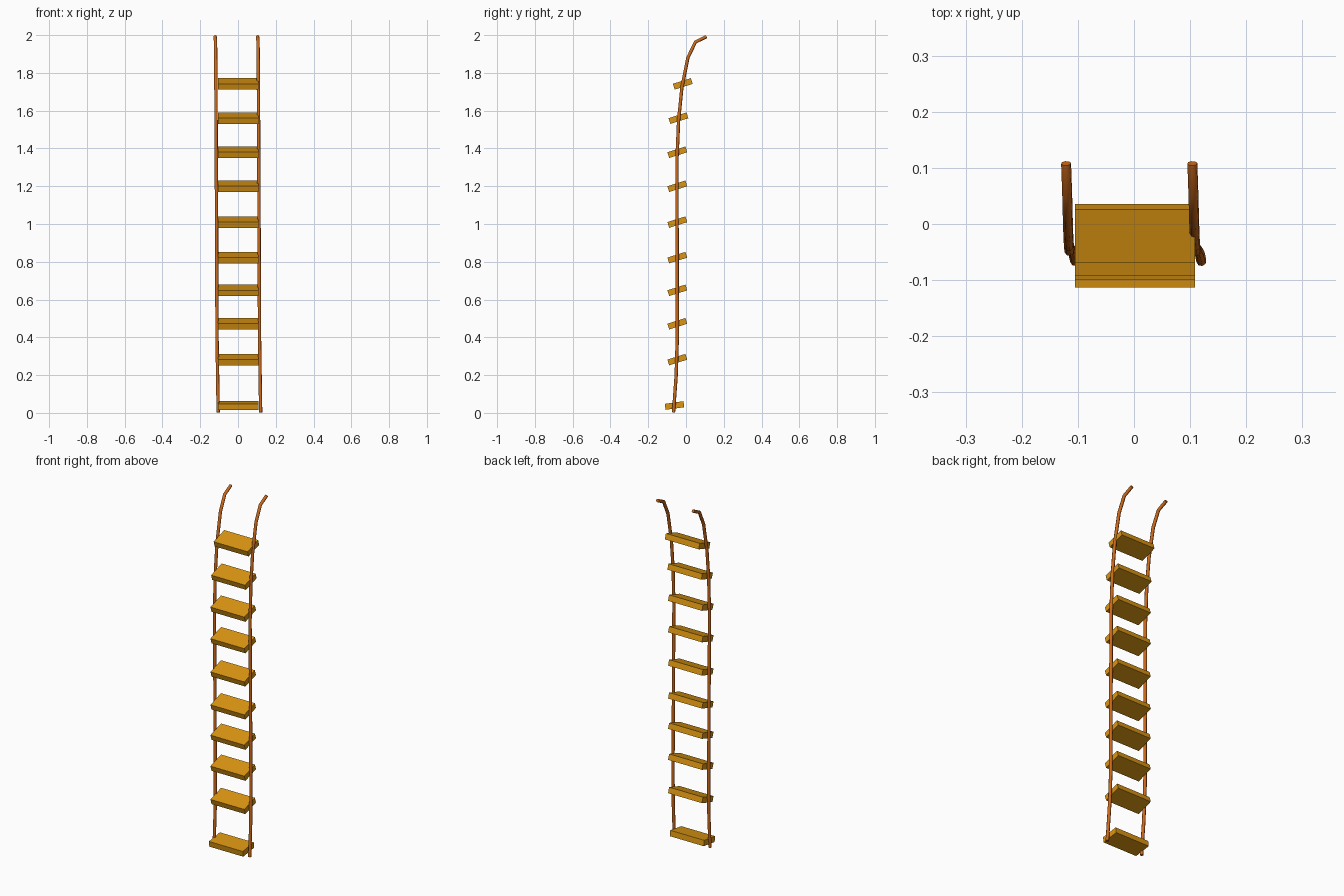
import bpy
from math import radians

cube = bpy.data.objects.get("Cube")
if cube:
    bpy.data.objects.remove(cube)


def material(name, rgb):
    mat = bpy.data.materials.new(name)
    mat.use_nodes = True
    mat.diffuse_color = (*rgb, 1)
    mat.node_tree.nodes["Principled BSDF"].inputs["Base Color"].default_value = (*rgb, 1)
    return mat


step_wood = material("golden step wood", (0.70, 0.30, 0.006))
rail_wood = material("orange brown rail", (0.60, 0.14, 0.010))

# Shared rail path: x of the right rail, y, z
rail_path = [
    (-0.105, -0.066, 0.003), (-0.108, -0.052, 0.20), (-0.111, -0.046, 0.40),
    (-0.113, -0.047, 0.90), (-0.115, -0.048, 1.34), (-0.116, -0.039, 1.55),
    (-0.117, -0.022, 1.72), (-0.118, 0.010, 1.88), (-0.119, 0.050, 1.963),
    (-0.121, 0.108, 1.992),
]
RAIL_GAP = 0.225


def build_rail(name, shift):
    curve = bpy.data.curves.new(name, "CURVE")
    curve.dimensions = "3D"
    curve.bevel_depth = 0.009
    curve.bevel_resolution = 2
    curve.use_fill_caps = True
    spline = curve.splines.new("POLY")
    spline.points.add(len(rail_path) - 1)
    for point, (x, y, z) in zip(spline.points, rail_path):
        point.co = (x + shift, y, z, 1)
    curve.materials.append(rail_wood)
    rail = bpy.data.objects.new(name, curve)
    bpy.context.collection.objects.link(rail)
    bpy.ops.object.select_all(action="DESELECT")
    rail.select_set(True)
    bpy.context.view_layer.objects.active = rail
    bpy.ops.object.convert(target="MESH")
    bpy.ops.object.shade_smooth_by_angle(angle=radians(50))


build_rail("right_rail", 0)
build_rail("left_rail", RAIL_GAP)


# Steps: centre y, centre z, tilt in degrees
def build_step(number, y, z, tilt):
    bpy.ops.mesh.primitive_cube_add(size=1, location=(0.002, y, z),
                                    rotation=(radians(tilt), 0, 0))
    step = bpy.context.object
    step.name = f"step_{number}"
    step.scale = (0.214, 0.100, 0.032)
    step.data.materials.append(step_wood)


build_step(1, -0.061, 0.039, 8)
heights = [0.282, 0.472, 0.649, 0.822, 1.010, 1.200, 1.380, 1.560, 1.742]
for i, z in enumerate(heights):
    y = {7: -0.040, 8: -0.017}.get(i, -0.046)
    build_step(i + 2, y, z, 17.5)
